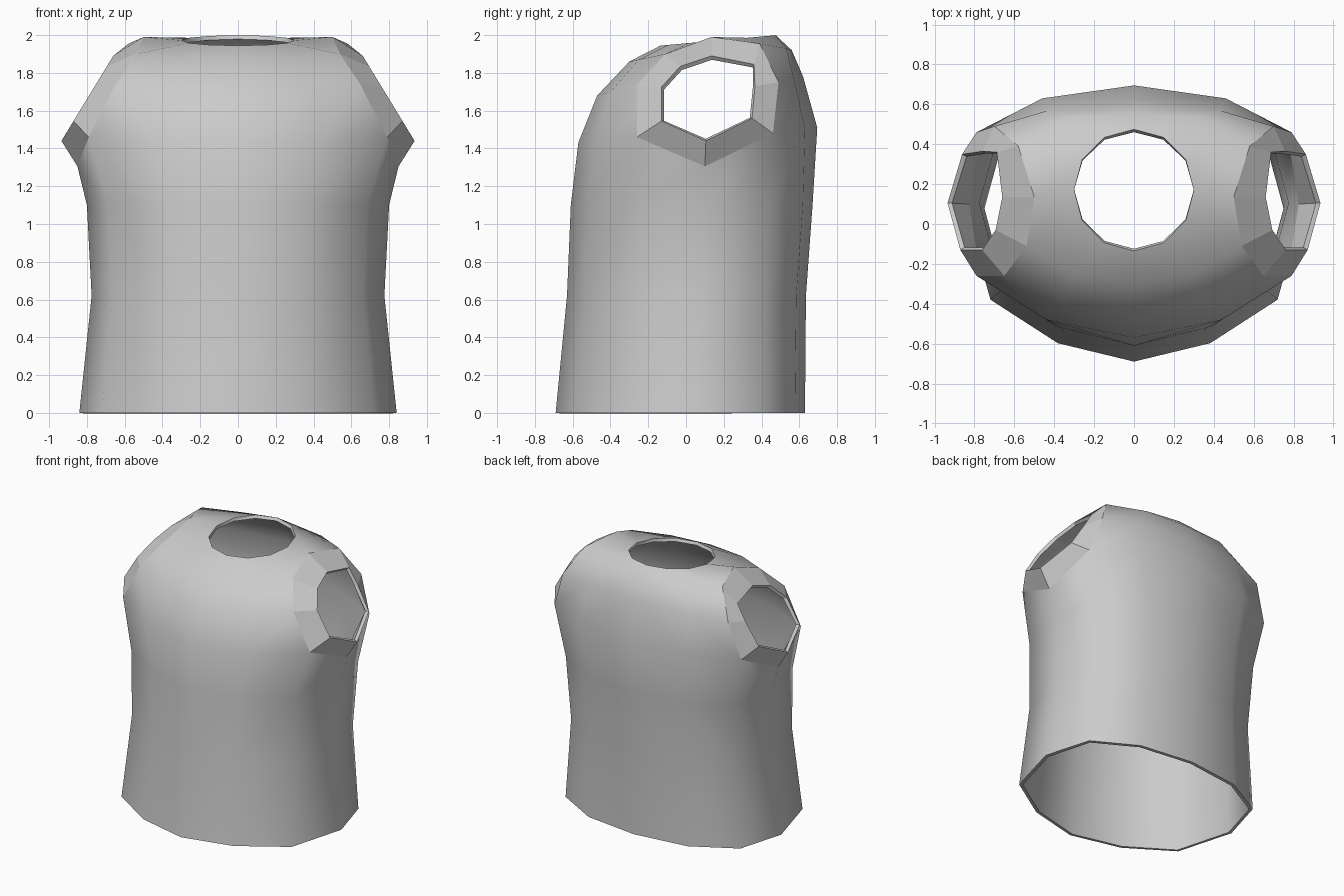
import bpy, bmesh, math

if "Cube" in bpy.data.objects:
    bpy.data.objects.remove(bpy.data.objects["Cube"])

# Colour
grey = bpy.data.materials.new("grey_cloth")
grey.diffuse_color = (0.6, 0.6, 0.6, 1)
grey.use_nodes = True
grey.node_tree.nodes["Principled BSDF"].inputs["Base Color"].default_value = grey.diffuse_color

# Half outline, front centre round the +x side to back centre
side_factor = [0, 0.455, 0.857, 1, 0.88, 0.5, 0]
depth_factor = [0, 0.07, 0.235, 0.56, 0.825, 0.96, 1]

# Hem, waist and chest rings: z, half width, front y, back y
rows = []
for z, w, front, back in [(0, 0.84, -0.69, 0.63), (0.62, 0.775, -0.63, 0.635),
                          (1.1, 0.80, -0.61, 0.67)]:
    rows.append([(w * s, front + (back - front) * d, z)
                 for s, d in zip(side_factor, depth_factor)])

# Underarm, armhole and shoulder rings (None lies inside the armhole)
rows.append([(0, -0.57, 1.43), (0.44, -0.48, 1.44), (0.79, -0.26, 1.46), (0.85, 0.10, 1.305),
             (0.79, 0.46, 1.48), (0.46, 0.63, 1.50), (0, 0.695, 1.51)])
rows.append([(0, -0.47, 1.68), (0.37, -0.40, 1.70), (0.65, -0.26, 1.735), None,
             (0.70, 0.49, 1.75), (0.43, 0.57, 1.78), (0, 0.62, 1.78)])
rows.append([(0, -0.30, 1.86), (0.30, -0.25, 1.87), (0.54, -0.11, 1.90), (0.50, 0.135, 1.99),
             (0.58, 0.39, 1.955), (0.33, 0.53, 1.93), (0, 0.56, 1.92)])

# Neckline ring, tilted up towards the back
neck = []
for i in range(7):
    a = math.pi * i / 6
    y = 0.17 - 0.305 * math.cos(a)
    neck.append((0.3 * math.sin(a), y, 1.945 + 0.09 * (y + 0.13)))
rows.append(neck)

bm = bmesh.new()
grid = [[bm.verts.new(p) if p else None for p in row] for row in rows]

# Body panels, leaving the armhole open
for r in range(6):
    for c in range(6):
        quad = (grid[r][c], grid[r][c + 1], grid[r + 1][c + 1], grid[r + 1][c])
        if None not in quad:
            bm.faces.new(quad).smooth = True

# Short faceted sleeve from the armhole seam to a slanted cuff
seam = [grid[r][c] for r, c in
        [(3, 3), (3, 4), (4, 4), (5, 4), (5, 3), (5, 2), (4, 2), (3, 2)]]
cuff_yz = [(0.105, 1.44), (0.35, 1.56), (0.365, 1.73), (0.36, 1.845),
           (0.135, 1.89), (-0.03, 1.835), (-0.13, 1.725), (-0.13, 1.545)]
cuff = [bm.verts.new((0.935 - 0.61 * (z - 1.44), y, z)) for y, z in cuff_yz]
for i in range(8):
    j = (i + 1) % 8
    bm.faces.new((seam[i], seam[j], cuff[j], cuff[i])).smooth = False

mesh = bpy.data.meshes.new("vest")
bm.to_mesh(mesh)
bm.free()
mesh.materials.append(grey)
vest = bpy.data.objects.new("vest", mesh)
bpy.context.collection.objects.link(vest)
bpy.context.view_layer.objects.active = vest
vest.select_set(True)

# Mirror the half and give the cloth thickness
vest.modifiers.new("mirror", 'MIRROR').use_axis[0] = True
wall = vest.modifiers.new("wall", 'SOLIDIFY')
wall.thickness = 0.025
wall.offset = -1
for name in ("mirror", "wall"):
    bpy.ops.object.modifier_apply(modifier=name)

# Crisp hem, neckline and cuff edges
bm = bmesh.new()
bm.from_mesh(mesh)
for e in bm.edges:
    if e.calc_face_angle(0) > math.radians(55):
        e.smooth = False
bm.to_mesh(mesh)
bm.free()
